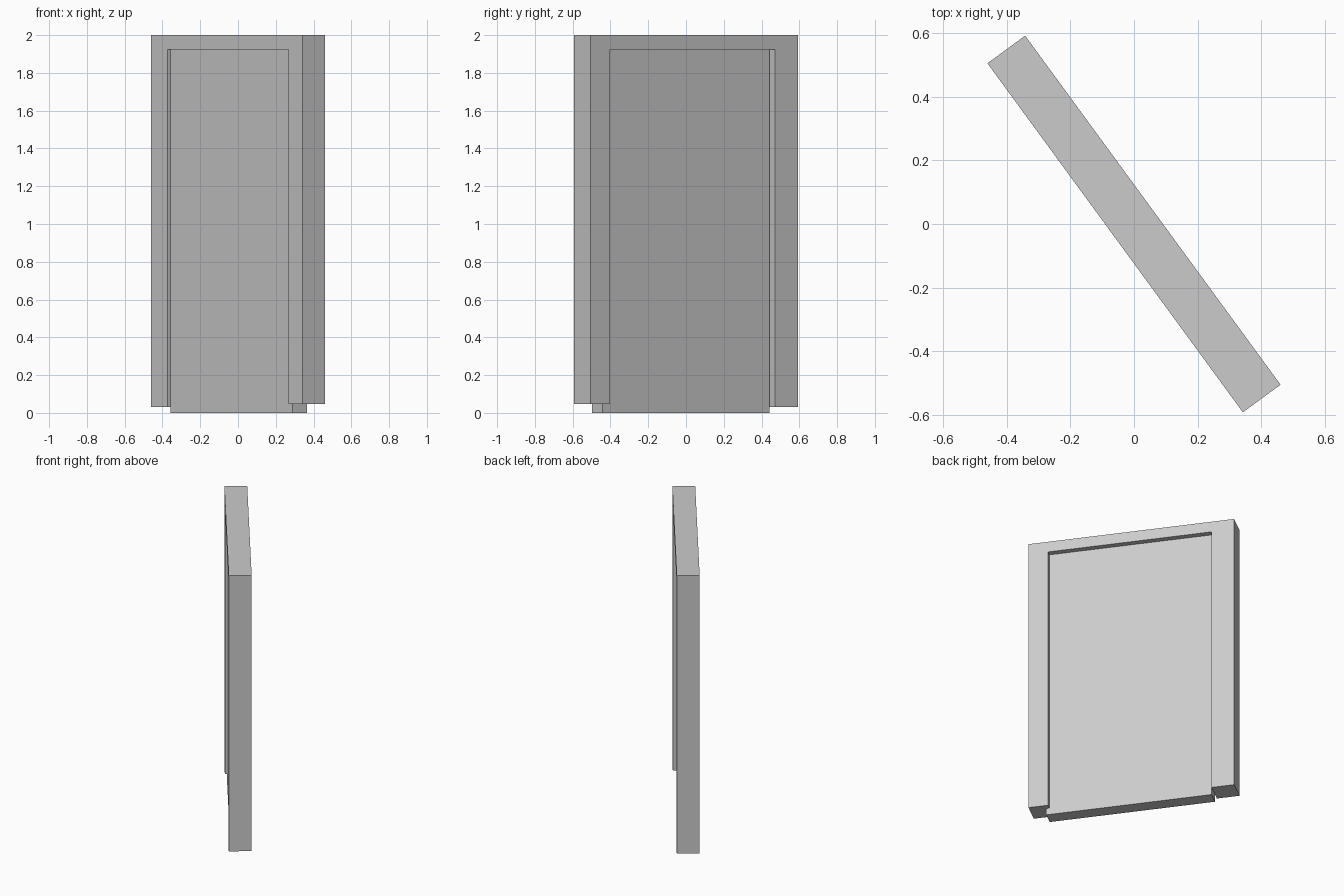
import bpy
import bmesh
import math

cube = bpy.data.objects.get("Cube")
if cube:
    bpy.data.objects.remove(cube, do_unlink=True)

grey = bpy.data.materials.new("plain grey")
grey.use_nodes = True
grey.diffuse_color = (0.6, 0.6, 0.6, 1)
grey.node_tree.nodes["Principled BSDF"].inputs["Base Color"].default_value = (0.6, 0.6, 0.6, 1)

# The whole doorway stands turned about the vertical axis
TURN = math.radians(-53.8)


def extruded_profile(name, outline, back, front):
    """Extrude an outline in the width/height plane through the wall depth."""
    bm = bmesh.new()
    face = bm.faces.new([bm.verts.new((x, back, z)) for x, z in outline])
    result = bmesh.ops.extrude_face_region(bm, geom=[face])
    moved = [v for v in result["geom"] if isinstance(v, bmesh.types.BMVert)]
    bmesh.ops.translate(bm, verts=moved, vec=(0, front - back, 0))
    bmesh.ops.recalc_face_normals(bm, faces=bm.faces)
    mesh = bpy.data.meshes.new(name)
    bm.to_mesh(mesh)
    bm.free()
    mesh.materials.append(grey)
    obj = bpy.data.objects.new(name, mesh)
    obj.rotation_euler.z = TURN
    bpy.context.collection.objects.link(obj)
    return obj


# Frame: two jambs of uneven length joined by a head
half_width, half_depth = 0.68, 0.0735
jamb_a, jamb_b, head = -0.53, 0.551, 1.925
extruded_profile("door_frame", [
    (-half_width, 0.03), (-half_width, 2.0), (half_width, 2.0), (half_width, 0.047),
    (jamb_b, 0.047), (jamb_b, head), (jamb_a, head), (jamb_a, 0.03),
], -half_depth, half_depth)

# Door leaf: set back from both faces, with a narrow gap at one jamb
left, right, top = -0.521, 0.572, 1.93
extruded_profile("door_leaf", [
    (left, 0), (left, top), (right, top), (right, 0),
], -0.06, 0.035)
